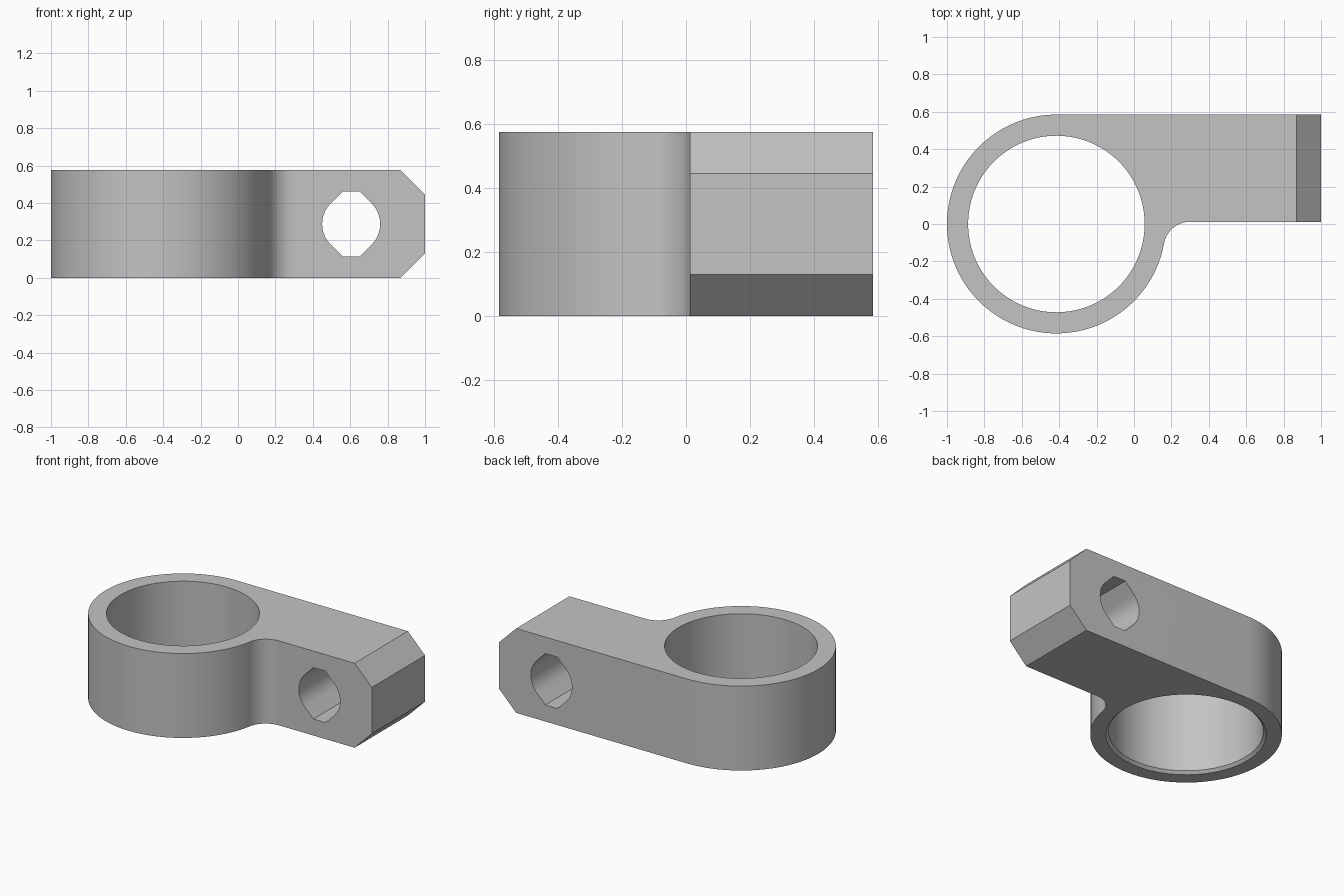
import bpy, bmesh
from math import pi, cos, sin, atan2, hypot
from mathutils import Vector

cube = bpy.data.objects.get("Cube")
if cube:
    bpy.data.objects.remove(cube, do_unlink=True)

H = 0.575                      # overall height
CX, R, BORE = -0.415, 0.585, 0.472
ARM_Y = 0.012                  # front face of the arm
FX, FR = 0.30, 0.142           # fillet centre x and radius
HX, HZ, HR = 0.605, H / 2, 0.155

grey = bpy.data.materials.new("plain grey")
grey.use_nodes = True
colour = (0.55, 0.55, 0.55, 1)
grey.diffuse_color = colour
grey.node_tree.nodes["Principled BSDF"].inputs["Base Color"].default_value = colour


def arc(cx, cy, r, a0, a1, n):
    return [(cx + r * cos(a0 + (a1 - a0) * i / n),
             cy + r * sin(a0 + (a1 - a0) * i / n)) for i in range(n + 1)]


def finish(name, bm):
    bmesh.ops.recalc_face_normals(bm, faces=bm.faces[:])
    mesh = bpy.data.meshes.new(name)
    bm.to_mesh(mesh)
    bm.free()
    mesh.materials.append(grey)
    obj = bpy.data.objects.new(name, mesh)
    bpy.context.collection.objects.link(obj)
    return obj


def prism(name, points, place, depth):
    """Extrude a closed 2D outline along a vector."""
    bm = bmesh.new()
    face = bm.faces.new([bm.verts.new(place(*p)) for p in points])
    new = bmesh.ops.extrude_face_region(bm, geom=[face])["geom"]
    bmesh.ops.translate(bm, vec=Vector(depth),
                        verts=[v for v in new if isinstance(v, bmesh.types.BMVert)])
    return finish(name, bm)


def boolean(target, cutter, operation):
    mod = target.modifiers.new(cutter.name, "BOOLEAN")
    mod.operation, mod.solver, mod.object = operation, "EXACT", cutter
    bpy.ops.object.select_all(action="DESELECT")
    bpy.context.view_layer.objects.active = target
    target.select_set(True)
    bpy.ops.object.modifier_apply(modifier=mod.name)
    bpy.data.objects.remove(cutter, do_unlink=True)


# Plan outline: ring, straight arm and the concave fillet between them
fy = ARM_Y - FR
touch = atan2(fy, FX - CX)
outline = arc(CX, 0, R, pi / 2, 2 * pi + touch, 72)
outline += arc(FX, fy, FR, pi + touch, pi / 2, 14)[1:]
outline += [(1.1, ARM_Y), (1.1, R)]
bracket = prism("ring_bracket", outline, lambda x, y: (x, y, 0), (0, 0, H))

# Chamfered arm end
envelope = [(1, 0.13), (1, H - 0.13), (0, H + 0.87), (-2, H + 0.87),
            (-2, -0.87), (0, -0.87)]
boolean(bracket, prism("arm_end_envelope", envelope,
                       lambda x, z: (x, -1, z), (0, 2, 0)), "INTERSECT")

# Large bore with a slight flare at the bottom
bm = bmesh.new()
rings = []
for r, z in ((BORE + 0.038, -0.02), (BORE, 0.018), (BORE, H + 0.1)):
    rings.append([bm.verts.new((x, y, z)) for x, y in arc(CX, 0, r, 0, 2 * pi, 96)[:-1]])
for low, high in zip(rings, rings[1:]):
    for i in range(len(low)):
        bm.faces.new((low[i - 1], low[i], high[i], high[i - 1]))
bm.faces.new(rings[0])
bm.faces.new(rings[-1])
boolean(bracket, finish("bore_cutter", bm), "DIFFERENCE")

# Cross hole: round sides, sloped shoulders and flat top and bottom
flat, top = 0.045, 0.175
hole = arc(HX, HZ, HR, -pi / 4, pi / 4, 16)
hole += [(HX + flat, HZ + top), (HX - flat, HZ + top)]
hole += arc(HX, HZ, HR, 3 * pi / 4, 5 * pi / 4, 16)
hole += [(HX - flat, HZ - top), (HX + flat, HZ - top)]
boolean(bracket, prism("cross_hole_cutter", hole,
                       lambda x, z: (x, -1, z), (0, 2, 0)), "DIFFERENCE")

bpy.ops.object.shade_smooth_by_angle(angle=pi / 6)
